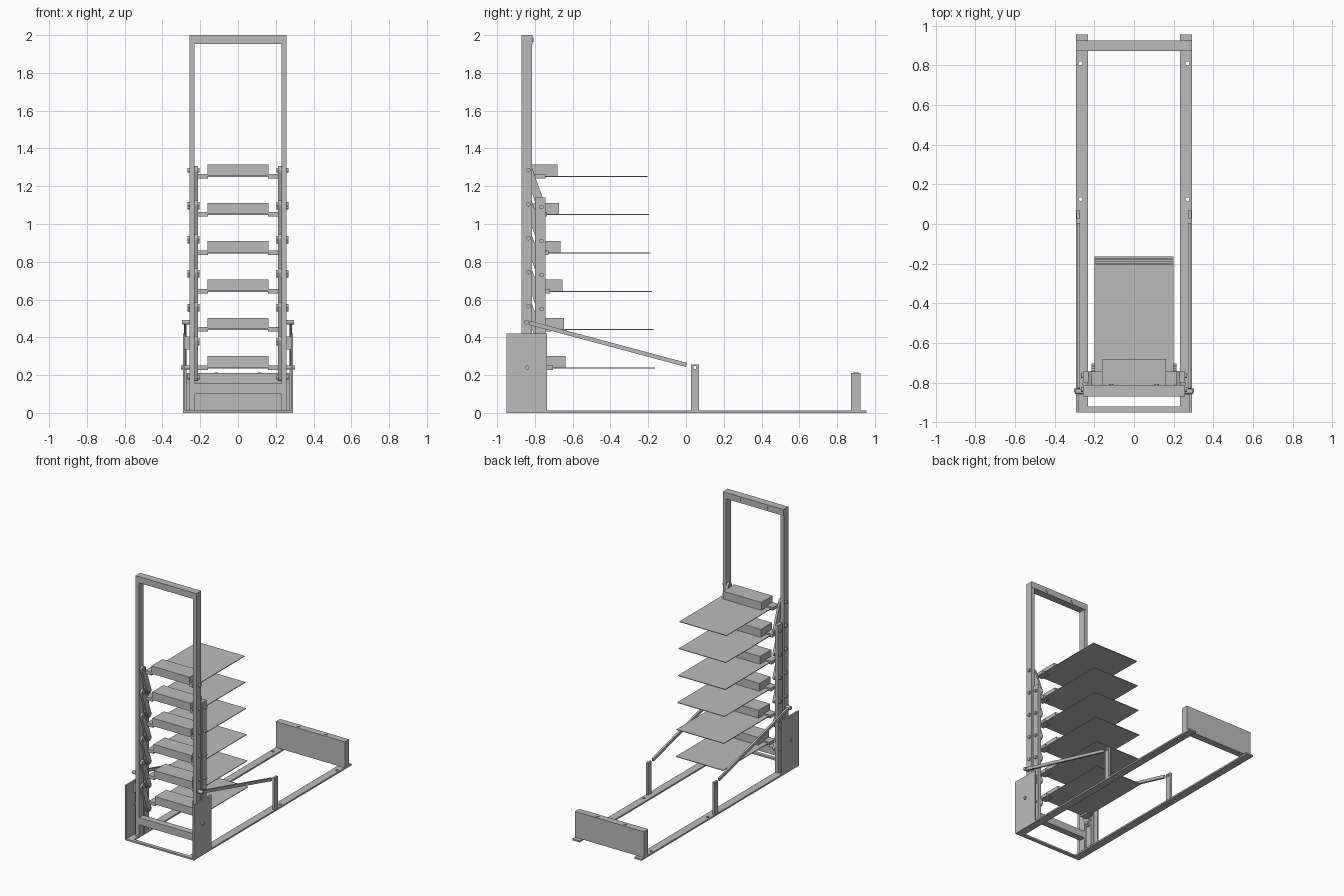
import bpy, bmesh, math
from mathutils import Matrix, Vector

old = bpy.data.objects.get("Cube")
if old:
    bpy.data.objects.remove(old, do_unlink=True)

grey = bpy.data.materials.new("steel_grey")
grey.use_nodes = True
colour = (0.5, 0.5, 0.5, 1)
grey.diffuse_color = colour
grey.node_tree.nodes["Principled BSDF"].inputs["Base Color"].default_value = colour


def finish(name, bm):
    bmesh.ops.recalc_face_normals(bm, faces=bm.faces)
    mesh = bpy.data.meshes.new(name)
    bm.to_mesh(mesh)
    bm.free()
    mesh.materials.append(grey)
    ob = bpy.data.objects.new(name, mesh)
    bpy.context.collection.objects.link(ob)
    return ob


def box(name, x, y, z):
    """Box from its (min, max) range on each axis."""
    bm = bmesh.new()
    bmesh.ops.create_cube(bm, size=1)
    for v in bm.verts:
        v.co = [r[0] if c < 0 else r[1] for c, r in zip(v.co, (x, y, z))]
    return finish(name, bm)


def rod(name, start, end, radius, sides=12):
    """Cylinder between two points."""
    a, b = Vector(start), Vector(end)
    turn = (b - a).to_track_quat("Z", "Y").to_matrix().to_4x4()
    bm = bmesh.new()
    bmesh.ops.create_cone(bm, cap_ends=True, segments=sides, radius1=radius,
                          radius2=radius, depth=(b - a).length,
                          matrix=Matrix.Translation((a + b) / 2) @ turn)
    return finish(name, bm)


def bar(name, x, a, b, width, rounded=False):
    """Flat bar in the y-z plane between two pivots, extruded along x."""
    a, b = Vector(a), Vector(b)
    angle = math.atan2(b.y - a.y, b.x - a.x)
    steps = 8 if rounded else 1
    points = []
    for centre, turn in ((b, -math.pi / 2), (a, math.pi / 2)):
        for i in range(steps + 1):
            t = angle + turn + math.pi * i / steps
            points.append(centre + Vector((math.cos(t), math.sin(t))) * width / 2)
    bm = bmesh.new()
    face = bm.faces.new([bm.verts.new((x[0], p.x, p.y)) for p in points])
    out = bmesh.ops.extrude_face_region(bm, geom=[face])
    moved = [v for v in out["geom"] if isinstance(v, bmesh.types.BMVert)]
    bmesh.ops.translate(bm, verts=moved, vec=(x[1] - x[0], 0, 0))
    return finish(name, bm)


def drill(ob, start, end, radius):
    """Cut a round through hole."""
    cutter = rod("hole_cutter", start, end, radius)
    mod = ob.modifiers.new("hole", "BOOLEAN")
    mod.operation, mod.solver, mod.object = "DIFFERENCE", "EXACT", cutter
    bpy.context.view_layer.objects.active = ob
    bpy.ops.object.modifier_apply(modifier=mod.name)
    bpy.data.objects.remove(cutter, do_unlink=True)


# Parts that exist on both sides
for side, s in (("left", 1), ("right", -1)):
    def xr(a, b):
        return tuple(sorted((s * a, s * b)))

    # Base rail with holes, upright, guide rail and side plate
    rail = box(side + "_base_rail", xr(0.232, 0.292), (-0.95, 0.955), (0, 0.012))
    for y in (0.125, 0.81):
        drill(rail, (s * 0.27, y, -0.05), (s * 0.27, y, 0.05), 0.01)
    box(side + "_upright", xr(0.23, 0.257), (-0.87, -0.814), (0.012, 1.952))
    box(side + "_guide_rail", xr(0.23, 0.257), (-0.8, -0.745), (0.012, 1.14))
    box(side + "_side_plate", xr(0.28, 0.292), (-0.95, -0.735), (0, 0.42))
    box(side + "_spacer", xr(0.257, 0.28), (-0.86, -0.76), (0.335, 0.405))

    # Brace and its short post
    stub = box(side + "_brace_post", xr(0.272, 0.29), (0.027, 0.068), (0.012, 0.257))
    drill(stub, (s * 0.2, 0.047, 0.24), (s * 0.35, 0.047, 0.24), 0.009)
    bar(side + "_brace", xr(0.272, 0.287), (-0.83, 0.477), (0.002, 0.254), 0.022)
    rod(side + "_brace_pin", (s * 0.24, -0.845, 0.48), (s * 0.297, -0.845, 0.48), 0.013)
    rod(side + "_plate_bolt", (s * 0.257, -0.84, 0.24), (s * 0.302, -0.84, 0.24), 0.011)

    # Slanted links with their bolts
    for i in range(6):
        z = 1.285 - 0.18 * i
        bar(side + "_link", xr(0.212, 0.229), (-0.835, z), (-0.765, z - 0.195), 0.045, True)
        for y, h in ((-0.835, z), (-0.765, z - 0.195)):
            rod(side + "_link_bolt", (s * 0.205, y, h), (s * 0.268, y, h), 0.012)

    # Bolts on the top beam and end panel
    rod(side + "_beam_bolt", (s * 0.115, -0.815, 1.975), (s * 0.115, -0.808, 1.975), 0.012)
    rod(side + "_panel_bolt", (s * 0.115, 0.9, 0.205), (s * 0.115, 0.9, 0.214), 0.012, 6)

# Cross members
box("top_beam", (-0.257, 0.257), (-0.87, -0.812), (1.952, 2.0))
box("lower_crossbar", (-0.23, 0.23), (-0.865, -0.815), (0.1, 0.155))
box("front_base_strip", (-0.232, 0.232), (-0.95, -0.922), (0, 0.012))
box("end_panel", (-0.292, 0.292), (0.873, 0.925), (0.012, 0.21))

# Six stacked trays, each set slightly further back
for i in range(6):
    z, shift = 1.252 - 0.203 * i, 0.0083 * i
    box("tray_plate", (-0.2, 0.2), (-0.745 + shift, -0.205 + shift), (z - 0.002, z + 0.003))
    box("tray_block", (-0.162, 0.162), (-0.815 + shift, -0.68 + shift), (z + 0.003, z + 0.063))
    for s in (1, -1):
        x = sorted((s * 0.16, s * 0.214))
        box("tray_bracket", x, (-0.815 + shift, -0.745 + shift), (z - 0.01, z + 0.014))
